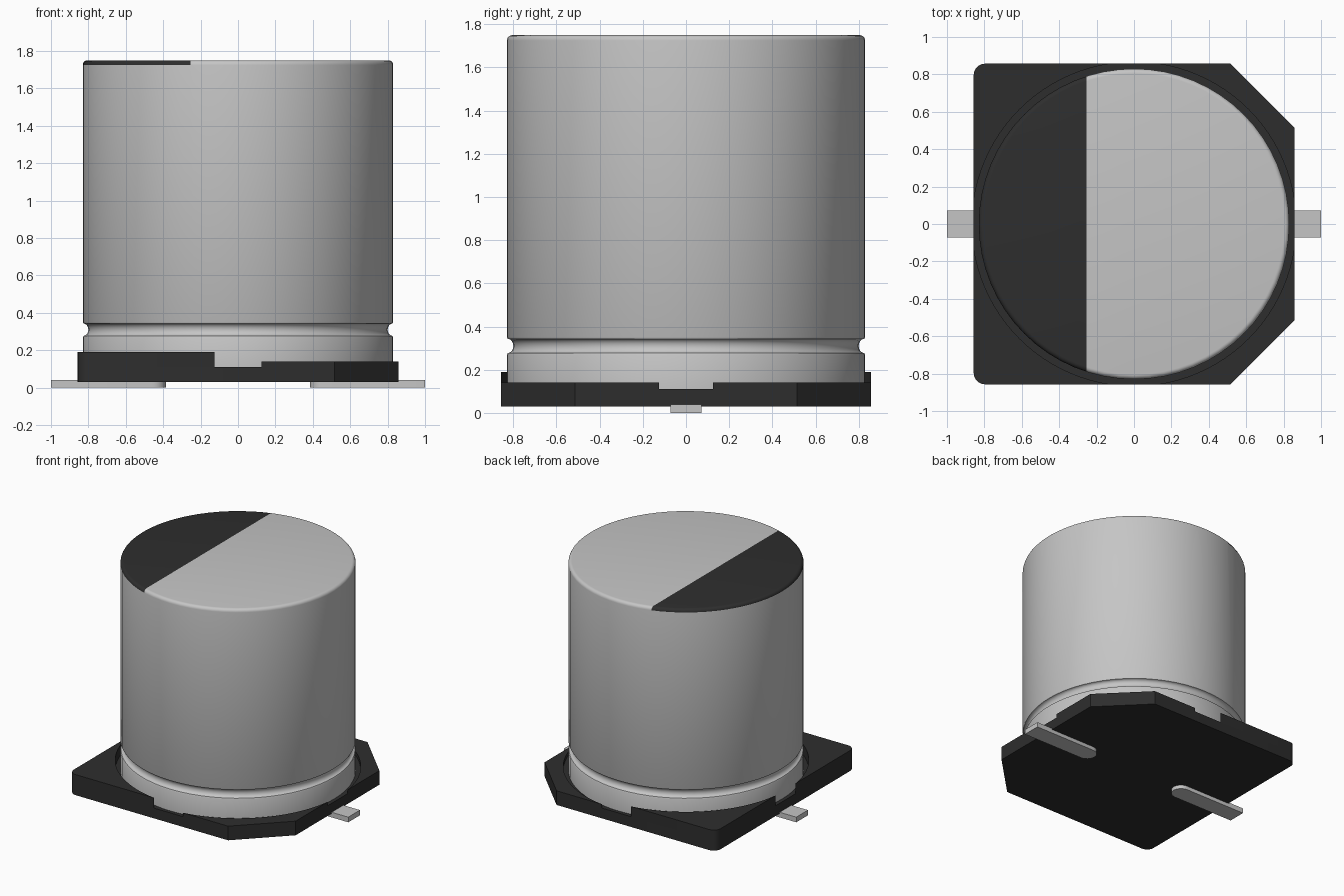
import bpy, bmesh, math
from math import cos, sin, pi, radians

if "Cube" in bpy.data.objects:
    bpy.data.objects.remove(bpy.data.objects["Cube"], do_unlink=True)


def material(name, rgb, metallic=0.0):
    m = bpy.data.materials.new(name)
    m.use_nodes = True
    m.diffuse_color = (*rgb, 1)
    m.node_tree.nodes["Principled BSDF"].inputs["Base Color"].default_value = (*rgb, 1)
    return m


SILVER = material("silver metal", (0.56, 0.56, 0.56))
BLACK = material("black plastic", (0.027, 0.027, 0.027))


def finish(bm, name, mats, smooth=True):
    bmesh.ops.recalc_face_normals(bm, faces=bm.faces)
    me = bpy.data.meshes.new(name)
    bm.to_mesh(me)
    bm.free()
    ob = bpy.data.objects.new(name, me)
    bpy.context.collection.objects.link(ob)
    for m in mats:
        me.materials.append(m)
    if smooth:
        bpy.ops.object.select_all(action='DESELECT')
        ob.select_set(True)
        bpy.context.view_layer.objects.active = ob
        bpy.ops.object.shade_smooth_by_angle(angle=radians(35))
    return ob


def add_prism(bm, outline, z0, z1):
    """Extrude a flat outline from z0 to z1."""
    face = bm.faces.new([bm.verts.new((x, y, z0)) for x, y in outline])
    ext = bmesh.ops.extrude_face_region(bm, geom=[face], use_keep_orig=True)
    for v in ext["geom"]:
        if isinstance(v, bmesh.types.BMVert):
            v.co.z = z1


def arc(cx, cy, r, a0, a1, n):
    return [(cx + r * cos(a0 + (a1 - a0) * i / n),
             cy + r * sin(a0 + (a1 - a0) * i / n)) for i in range(n + 1)]


# Base: floor plate with four corner walls around a round seat
HALF, CUT, ROUND, SEAT = 0.857, 0.515, 0.06, 0.866
chamfer = [(HALF, CUT), (CUT, HALF)]
rounded = arc(HALF - ROUND, HALF - ROUND, ROUND, 0, pi / 2, 6)


def mirrored(points, sx, sy):
    return [(x * sx, y * sy) for x, y in points]


bm = bmesh.new()
floor = (chamfer + mirrored(rounded, -1, 1)[::-1]
         + mirrored(rounded, -1, -1) + mirrored(chamfer, 1, -1)[::-1])
add_prism(bm, floor, 0.03, 0.11)
start = math.acos(HALF / SEAT)
seat_arc = arc(0, 0, SEAT, pi / 2 - start, start, 20)
for sx, corner, top in ((1, chamfer, 0.14), (-1, rounded, 0.19)):
    for sy in (1, -1):
        add_prism(bm, mirrored(seat_arc + corner, sx, sy), 0.11, top)
finish(bm, "base", [BLACK])

# Can: turned profile with a rolled groove and a rounded top edge
R, TOP, BEVEL, SPLIT = 0.83, 1.75, 0.025, -0.255
profile = [(0, 0.11), (R, 0.11), (R, 0.268), (0.826, 0.277)]
profile += [(0.826 - 0.026 * sin(pi * i / 8), 0.31 - 0.033 * cos(pi * i / 8))
            for i in range(1, 8)]
profile += [(0.826, 0.343), (R, 0.352)]
profile += arc(R - BEVEL, TOP - BEVEL, BEVEL, 0, pi / 2, 5)

bm = bmesh.new()
SEGMENTS = 64
rings = []
for r, z in profile[1:]:
    rings.append([bm.verts.new((r * cos(2 * pi * i / SEGMENTS),
                                r * sin(2 * pi * i / SEGMENTS), z))
                  for i in range(SEGMENTS)])
for low, high in zip(rings, rings[1:]):
    for i in range(SEGMENTS):
        j = (i + 1) % SEGMENTS
        bm.faces.new((low[i], low[j], high[j], high[i]))
bm.faces.new(rings[0][::-1])
bm.faces.new(rings[-1])

# Polarity mark: cut the cap and its rounded edge, then colour one side
cap = [f for f in bm.faces if f.calc_center_median().z > TOP - BEVEL]
geom = set(cap)
for f in cap:
    geom.update(f.edges)
    geom.update(f.verts)
bmesh.ops.bisect_plane(bm, geom=list(geom), dist=1e-5,
                       plane_co=(SPLIT, 0, 0), plane_no=(1, 0, 0))
for f in bm.faces:
    c = f.calc_center_median()
    if c.z > TOP - BEVEL and c.x < SPLIT:
        f.material_index = 1
finish(bm, "can", [SILVER, BLACK])

# Pins: flat strips with a round inner end
W, INNER = 0.072, 0.385
strip = [(1.0, -W), (1.0, W)] + arc(INNER + W, 0, W, pi / 2, 3 * pi / 2, 12)
for name, s in (("left_pin", 1), ("right_pin", -1)):
    bm = bmesh.new()
    add_prism(bm, mirrored(strip, s, 1), 0.0, 0.04)
    finish(bm, name, [SILVER])
